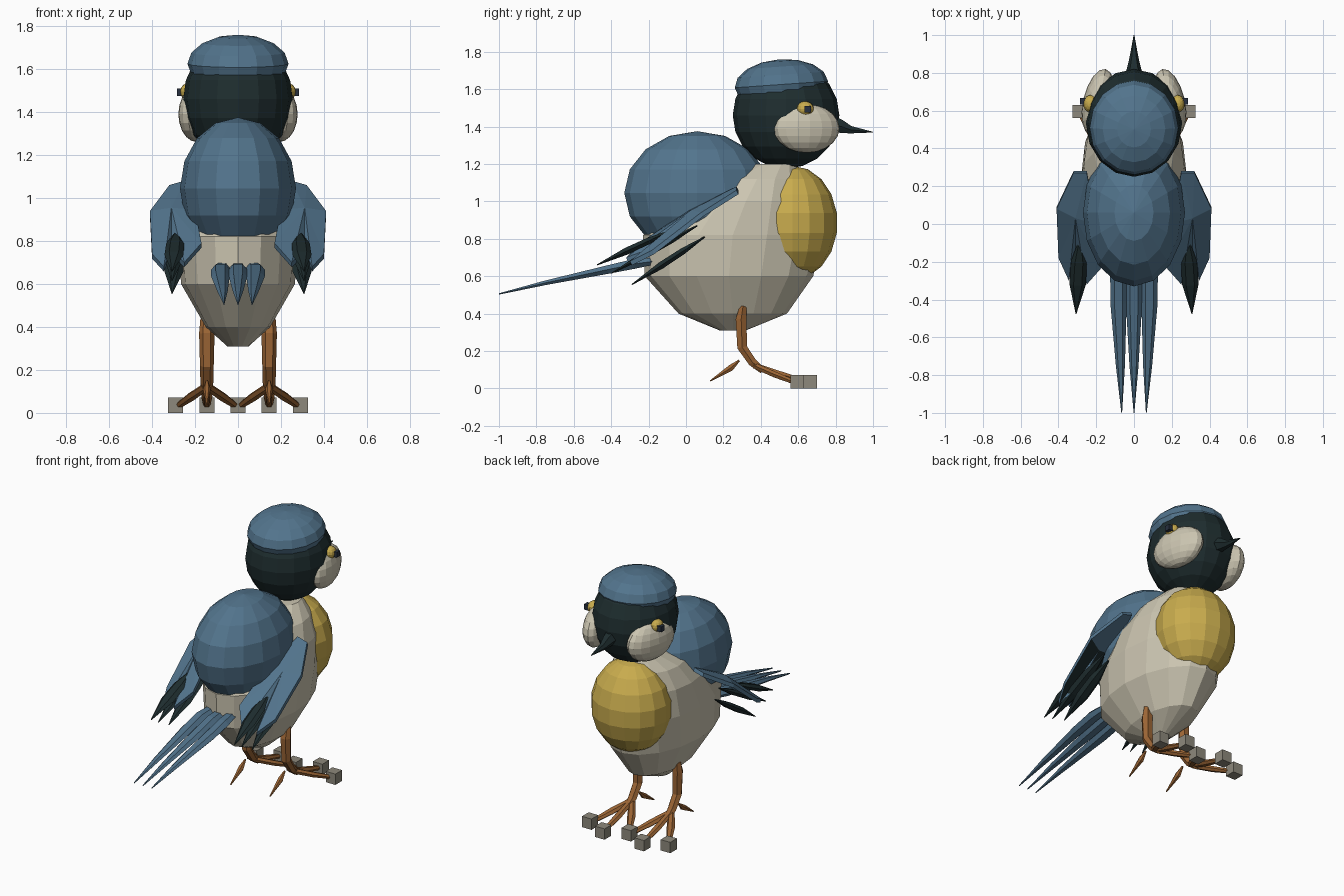
import bpy, bmesh, math
from mathutils import Vector, Matrix

if "Cube" in bpy.data.objects:
    bpy.data.objects.remove(bpy.data.objects["Cube"])


def material(name, rgb):
    m = bpy.data.materials.new(name)
    m.diffuse_color = (*rgb, 1)
    m.use_nodes = True
    m.node_tree.nodes["Principled BSDF"].inputs["Base Color"].default_value = m.diffuse_color
    return m


BLUE = material("slate_blue", (0.085, 0.175, 0.265))
CREAM = material("cream", (0.60, 0.56, 0.44))
YELLOW = material("golden_yellow", (0.58, 0.41, 0.075))
DARK = material("dark_green_black", (0.013, 0.026, 0.028))
BROWN = material("leg_brown", (0.33, 0.13, 0.035))
GRAY = material("claw_gray", (0.27, 0.25, 0.20))
PUPIL = material("pupil_dark", (0.02, 0.03, 0.05))


def finish(bm, name, mat):
    bmesh.ops.recalc_face_normals(bm, faces=bm.faces)
    me = bpy.data.meshes.new(name)
    bm.to_mesh(me)
    bm.free()
    me.materials.append(mat)
    ob = bpy.data.objects.new(name, me)
    bpy.context.collection.objects.link(ob)
    return ob


def ellipsoid(name, c, r, mat, seg=16, rings=9, rot=None, cut=None):
    bm = bmesh.new()
    bmesh.ops.create_uvsphere(bm, u_segments=seg, v_segments=rings, radius=1)
    if cut is not None:  # keep only the part above a local height
        g = bm.verts[:] + bm.edges[:] + bm.faces[:]
        res = bmesh.ops.bisect_plane(bm, geom=g, plane_co=(0, 0, cut), plane_no=(0, 0, 1), clear_inner=True)
        bmesh.ops.holes_fill(bm, edges=[e for e in bm.edges if e.is_boundary])
    m = Matrix.Translation(c) @ (rot or Matrix()) @ Matrix.Diagonal((*r, 1))
    bmesh.ops.transform(bm, matrix=m, verts=bm.verts)
    return finish(bm, name, mat)


def skin(bm, loops):
    for a, b in zip(loops, loops[1:]):
        n = len(a)
        for i in range(n):
            bm.faces.new((a[i], a[(i + 1) % n], b[(i + 1) % n], b[i]))
    bm.faces.new(loops[0])
    bm.faces.new(loops[-1])


def tube(name, path, mat, n=6):
    """path items: point, half width in x-ish direction, half height"""
    bm = bmesh.new()
    pts = [Vector(p[0]) for p in path]
    loops = []
    for i, (p, w, h) in enumerate(path):
        d = (pts[min(i + 1, len(pts) - 1)] - pts[max(i - 1, 0)]).normalized()
        side = Vector((1, 0, 0))
        side = (side - d * side.dot(d)).normalized()
        up = side.cross(d)
        loops.append([bm.verts.new(pts[i] + side * w * math.cos(t) + up * h * math.sin(t))
                      for t in (2 * math.pi * k / n for k in range(n))])
    skin(bm, loops)
    return finish(bm, name, mat)


def box(name, c, s, mat):
    bm = bmesh.new()
    bmesh.ops.create_cube(bm, size=1, matrix=Matrix.Translation(c) @ Matrix.Diagonal((*s, 1)))
    return finish(bm, name, mat)


# Egg-shaped body: height, centre y, half width, half depth
bm = bmesh.new()
loops = []
for z, yc, rx, ry in [(0.31, 0.25, 0.05, 0.07), (0.40, 0.25, 0.15, 0.29), (0.60, 0.23, 0.265, 0.45),
                      (0.82, 0.25, 0.28, 0.48), (1.0, 0.32, 0.265, 0.36), (1.12, 0.38, 0.21, 0.25),
                      (1.2, 0.46, 0.12, 0.13)]:
    loops.append([bm.verts.new((rx * math.cos(k * math.pi / 8), yc + ry * math.sin(k * math.pi / 8), z))
                  for k in range(16)])
skin(bm, loops)
finish(bm, "body", CREAM)

# Bib, back, head and cap
ellipsoid("breast_bib", (0, 0.57, 0.885), (0.255, 0.24, 0.305), YELLOW)
ellipsoid("back", (0, 0.06, 1.045), (0.27, 0.39, 0.33), BLUE, rings=8)
ellipsoid("head", (0, 0.535, 1.46), (0.255, 0.285, 0.285), DARK, rings=10)
ellipsoid("cap", (0, 0.51, 1.625), (0.235, 0.25, 0.135), BLUE, rings=8,
          rot=Matrix.Rotation(math.radians(4), 4, 'X'), cut=-0.42)

# Beak, slightly hooked upward at the tip
tube("beak", [((0, 0.78, 1.415), 0.05, 0.05), ((0, 0.83, 1.40), 0.036, 0.04),
              ((0, 0.88, 1.383), 0.024, 0.023), ((0, 1.0, 1.37), 0.002, 0.002)], DARK)

# Tail of three long feathers
for i in (-1, 0, 1):
    x = i * 0.082
    tube("tail_feather", [((x * 0.8, -0.1, 0.69), 0.03, 0.015), ((x, -0.28, 0.665), 0.044, 0.03),
                          ((x, -0.42, 0.635), 0.043, 0.026), ((i * 0.072, -0.75, 0.565), 0.024, 0.014),
                          ((i * 0.065, -1.0, 0.505), 0.002, 0.004)], BLUE)

for s in (-1, 1):
    # Cheek and eye
    ellipsoid("cheek", (s * 0.19, 0.645, 1.39), (0.08, 0.18, 0.13), CREAM, seg=16, rings=10,
              rot=Matrix.Rotation(math.radians(s * 13), 4, 'Z'))
    ellipsoid("eye", (s * 0.232, 0.637, 1.495), (0.037, 0.046, 0.04), YELLOW, seg=12, rings=8)
    box("pupil", (s * 0.262, 0.65, 1.492), (0.046, 0.035, 0.036), PUPIL)

    # Wing: a tilted leaf-shaped plate, blue above and dark below
    outline = [(0.25, 0.27, 1.08), (0.32, 0.27, 1.06), (0.41, 0.08, 0.94), (0.40, -0.18, 0.74),
               (0.345, -0.30, 0.68), (0.31, -0.17, 0.755), (0.25, -0.32, 0.70), (0.17, -0.23, 0.79),
               (0.20, 0.0, 0.945)]
    bm = bmesh.new()
    top = [bm.verts.new((s * x, y, z)) for x, y, z in outline]
    low = [bm.verts.new((s * x, y + 0.01, z - 0.022)) for x, y, z in outline]
    n = len(outline)
    ct = bm.verts.new((s * 0.31, 0.03, 0.955))
    cl = bm.verts.new((s * 0.30, 0.03, 0.905))
    for i in range(n):
        j = (i + 1) % n
        bm.faces.new((top[i], top[j], ct))
        bm.faces.new((low[j], low[i], cl))
        bm.faces.new((top[i], low[i], low[j], top[j]))
    wing = finish(bm, "wing", BLUE)
    wing.data.materials.append(DARK)
    for f in wing.data.polygons:
        f.material_index = 1 if f.normal.z < -0.6 and f.center.y < 0 else 0

    # Stacked flight feathers
    for y0, z0, y1, z1 in [(-0.08, 0.845, -0.476, 0.66), (0.06, 0.87, -0.40, 0.615), (0.10, 0.81, -0.29, 0.555)]:
        a, b = Vector((s * 0.285, y0, z0)), Vector((s * 0.307, y1, z1))
        tube("flight_feather", [(a, 0.006, 0.004), (a.lerp(b, 0.3), 0.042, 0.02),
                                (a.lerp(b, 0.6), 0.044, 0.022), (b, 0.002, 0.003)], DARK)

    # Leg
    x = s * 0.145
    tube("leg", [((x, 0.305, 0.44), 0.03, 0.02), ((x, 0.295, 0.37), 0.036, 0.034), ((x, 0.30, 0.22), 0.032, 0.03),
                 ((x, 0.355, 0.14), 0.03, 0.026), ((x, 0.41, 0.095), 0.024, 0.02)], BROWN)
    # Front toes
    for dx, y in ((-0.145, 0.575), (0, 0.645), (0.145, 0.575)):
        tube("toe", [((x + dx * 0.05, 0.37, 0.12), 0.02, 0.018),
                     ((x + dx * 0.5, (0.37 + y) / 2, 0.075), 0.026, 0.018),
                     ((x + dx * 0.9, y, 0.035), 0.016, 0.014)], BROWN)
    # Hind toe
    tube("hind_toe", [((x, 0.285, 0.15), 0.006, 0.006), ((x, 0.24, 0.11), 0.018, 0.019),
                      ((x, 0.13, 0.04), 0.004, 0.004)], BROWN)
    # Block claws
    box("outer_claw", (s * 0.29, 0.595, 0.036), (0.07, 0.07, 0.072), GRAY)
    box("middle_claw", (x, 0.665, 0.036), (0.07, 0.07, 0.072), GRAY)

# Shared claw block between the feet
box("inner_claw", (0, 0.595, 0.036), (0.07, 0.07, 0.072), GRAY)
